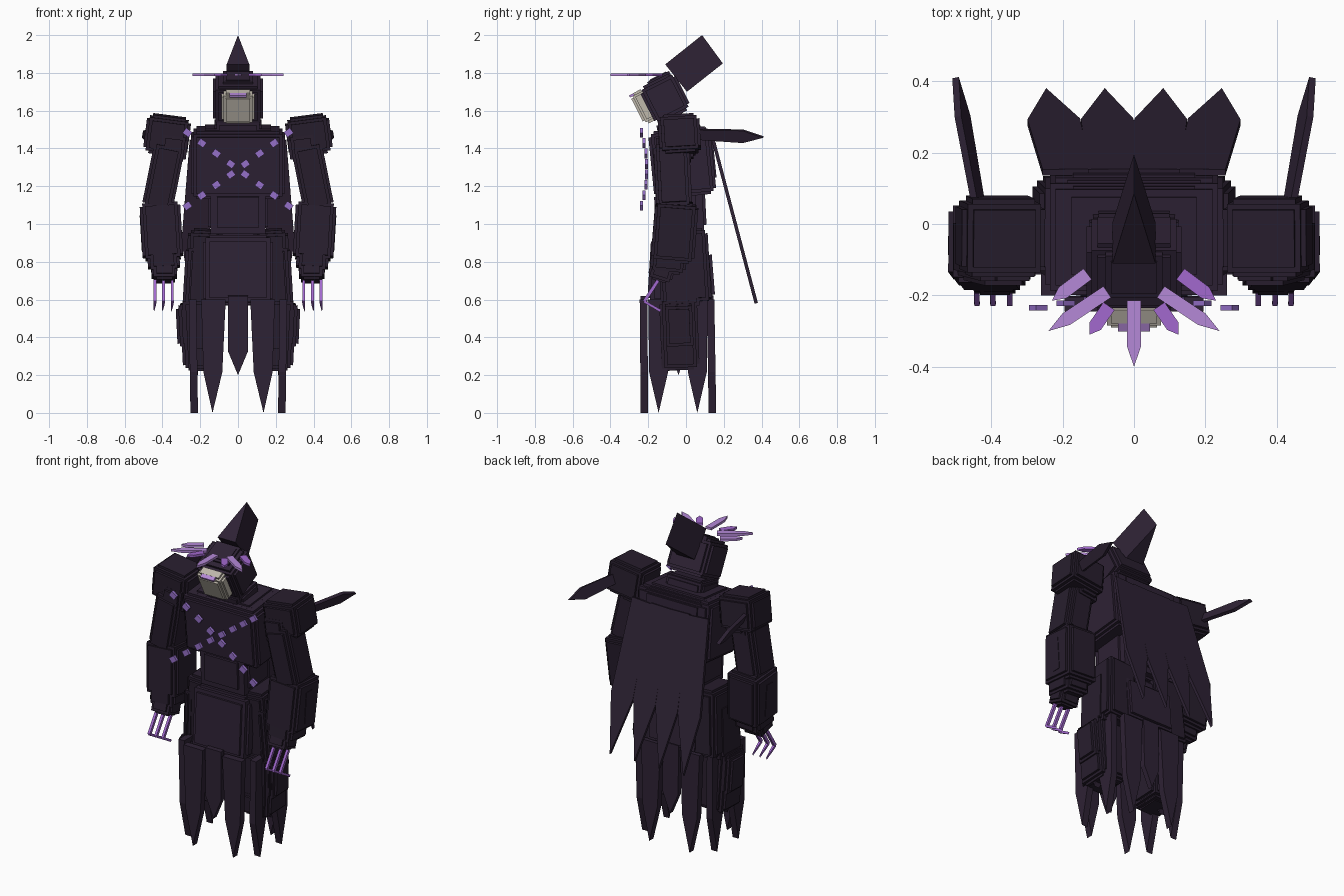
import bpy, bmesh, math
from mathutils import Vector, Matrix, Euler

if "Cube" in bpy.data.objects:
    bpy.data.objects.remove(bpy.data.objects["Cube"])


def material(name, rgb):
    m = bpy.data.materials.new(name)
    m.diffuse_color = (*rgb, 1)
    m.use_nodes = True
    m.node_tree.nodes["Principled BSDF"].inputs["Base Color"].default_value = m.diffuse_color
    return m


ROBE = material("robe_dark_purple", (0.027, 0.016, 0.035))
LIMB = material("limb_darker_purple", (0.021, 0.013, 0.027))
BONE = material("bone_mask", (0.52, 0.48, 0.41))
LILAC = material("light_lilac", (0.46, 0.25, 0.68))
VIOLET = material("violet", (0.36, 0.14, 0.62))
RUNE = material("rune_purple", (0.30, 0.16, 0.58))


def finish(name, bm, mat, matrix=Matrix()):
    bmesh.ops.recalc_face_normals(bm, faces=bm.faces)
    me = bpy.data.meshes.new(name)
    bm.to_mesh(me)
    bm.free()
    me.materials.append(mat)
    ob = bpy.data.objects.new(name, me)
    ob.matrix_world = matrix
    bpy.context.collection.objects.link(ob)
    return ob


def block(name, loc, size, rot=(0, 0, 0), mat=ROBE, step=0.014, rim=0.022):
    """Box with a raised panel on each face; size includes the panels."""
    bm = bmesh.new()
    bmesh.ops.create_cube(bm, size=1)
    bmesh.ops.scale(bm, vec=[s - 2 * step for s in size], verts=bm.verts)
    if step:
        faces = bm.faces[:]
        bmesh.ops.inset_individual(bm, faces=faces, thickness=rim)
        for f in faces:
            n = f.normal.copy()
            r = bmesh.ops.extrude_discrete_faces(bm, faces=[f])
            bmesh.ops.translate(bm, vec=n * step, verts=r["faces"][0].verts)
    return finish(name, bm, mat, Matrix.Translation(loc) @ Euler(rot).to_matrix().to_4x4())


def spike(name, base, tip, side, w0, w1, thick, frac, mat=ROBE):
    """Flat blade: w0 wide at the base, w1 wide at frac of its length, then a point."""
    base, tip = Vector(base), Vector(tip)
    axis = tip - base
    length = axis.length
    a = axis.normalized()
    side = Vector(side)
    s = (side - a * side.dot(a)).normalized()
    n = s.cross(a) * thick / 2
    outline = [(-w0 / 2, 0), (w0 / 2, 0), (w1 / 2, frac), (0, 1), (-w1 / 2, frac)]
    bm = bmesh.new()
    rings = [[bm.verts.new(base + s * x + a * t * length + n * k) for x, t in outline]
             for k in (-1, 1)]
    bm.faces.new(rings[0])
    bm.faces.new(rings[1])
    for i in range(5):
        j = (i + 1) % 5
        bm.faces.new((rings[0][i], rings[0][j], rings[1][j], rings[1][i]))
    return finish(name, bm, mat)


# Torso, bowed slightly forward
block("chest", (0, -0.02, 1.325), (0.50, 0.33, 0.36), (0.1, 0, 0))
block("collar", (0, -0.03, 1.475), (0.40, 0.27, 0.08), (0.1, 0, 0), step=0.01)
block("neck", (0, -0.06, 1.52), (0.25, 0.19, 0.09), (0.2, 0, 0), step=0.01)
block("abdomen", (0, -0.03, 1.07), (0.32, 0.27, 0.26), (0.05, 0, 0), rim=0.05)
block("upper_back", (0, 0.09, 1.36), (0.40, 0.12, 0.30), (0.1, 0, 0))

# Head tilted down, with hood, mask and wedge-shaped peak
tilt = math.radians(27)
HEAD = Matrix.Translation((0, -0.12, 1.66)) @ Matrix.Rotation(tilt, 4, 'X')


def on_head(name, loc, size, mat, **kw):
    return block(name, HEAD @ Vector(loc), size, (tilt, 0, 0), mat, **kw)


on_head("hood", (0, 0.01, 0), (0.265, 0.21, 0.22), ROBE)
on_head("hood_top", (0, 0.03, 0.105), (0.17, 0.14, 0.04), ROBE, step=0.005)
on_head("mask", (0, -0.105, 0.012), (0.175, 0.09, 0.18), BONE, step=0.012, rim=0.016)
on_head("brow_mark", (0, -0.135, 0.095), (0.09, 0.035, 0.012), LILAC, step=0)
bm = bmesh.new()
w = 0.06
pts = [(-w, -0.11, 1.845), (w, -0.11, 1.845), (w, 0.005, 1.70), (-w, 0.005, 1.70),
       (0, 0.085, 2.0), (0, 0.195, 1.85)]
v = [bm.verts.new(p) for p in pts]
for f in ((0, 1, 2, 3), (0, 1, 4), (1, 2, 5, 4), (2, 3, 5), (3, 0, 4, 5)):
    bm.faces.new([v[i] for i in f])
finish("hood_peak", bm, ROBE)

# Crown of flat rays around the brow
spike("crown_ray_middle", (0, -0.215, 1.79), (0, -0.40, 1.79), (1, 0, 0),
      0.038, 0.038, 0.014, 0.7, LILAC)
for s in (-1, 1):
    for i, (b, t, m) in enumerate([((0.07, -0.23), (0.125, -0.31), VIOLET),
                                   ((0.075, -0.19), (0.24, -0.30), LILAC),
                                   ((0.13, -0.14), (0.23, -0.215), VIOLET if s > 0 else LILAC)]):
        spike(f"crown_ray_{i}", (s * b[0], b[1], 1.79), (s * t[0], t[1], 1.79),
              (1, 0.3, 0), 0.038, 0.038, 0.014, 0.7, m)

# Crossed chain of runes floating before the chest
for s in (-1, 1):
    for i in range(8):
        u = i / 7 * 2 - 1
        block("chest_rune", (s * u * 0.268, -0.208 - 0.027 * u * u, 1.29 - u * 0.194),
              (0.040, 0.016, 0.034), (0, s * 0.62, 0), RUNE, step=0)

# Arms
for s in (-1, 1):
    block("shoulder", (s * 0.375, -0.035, 1.47), (0.235, 0.22, 0.205), (0.06, -s * 0.13, 0), LIMB)
    block("shoulder_lower", (s * 0.345, -0.06, 1.40), (0.15, 0.20, 0.16), (0, -s * 0.13, 0), LIMB)
    block("upper_arm", (s * 0.395, -0.07, 1.25), (0.165, 0.19, 0.36), (0.05, -s * 0.2, 0), LIMB)
    block("forearm", (s * 0.405, -0.06, 0.96), (0.215, 0.23, 0.32), (-0.08, s * 0.06, 0), LIMB)
    block("cuff", (s * 0.395, -0.09, 0.83), (0.17, 0.19, 0.18), (-0.1, s * 0.06, 0), LIMB)
    block("forearm_guard", (s * 0.49, -0.06, 0.95), (0.05, 0.10, 0.24), (0, s * 0.06, 0), LIMB, 0.008)
    block("hand", (s * 0.39, -0.13, 0.745), (0.135, 0.13, 0.10), (-0.3, 0, 0), LIMB, 0.01)
    # Bent claws
    for x in (0.348, 0.395, 0.44):
        block("claw", (s * x, -0.185, 0.645), (0.015, 0.018, 0.135), (-0.58, 0, 0), VIOLET, step=0)
        spike("claw_tip", (s * x, -0.222, 0.59), (s * (x + 0.005), -0.135, 0.54), (1, 0, 0),
              0.016, 0.012, 0.014, 0.4, VIOLET)
    # Blade pointing back from the shoulder
    spike("shoulder_blade", (s * 0.435, 0.05, 1.475), (s * 0.50, 0.41, 1.46), (s * 0.4, 0, 1),
          0.055, 0.07, 0.02, 0.7)

# Cape of four pointed strips
for x0, x1 in ((-0.19, -0.246), (-0.063, -0.082), (0.063, 0.082), (0.19, 0.246)):
    spike("cape_strip", (x0, 0.145, 1.44), (x1, 0.372, 0.58), (1, 0, 0),
          0.132, 0.148, 0.018, 0.62)

# Skirt panels and legs
block("skirt_front", (0, -0.14, 0.755), (0.37, 0.11, 0.37), (-0.06, 0, 0), rim=0.03)
block("skirt_core", (0, -0.03, 0.76), (0.34, 0.22, 0.36))
block("skirt_back", (0, 0.11, 0.73), (0.34, 0.07, 0.27), (0.08, 0, 0))
for s in (-1, 1):
    block("thigh", (s * 0.175, 0.0, 0.77), (0.20, 0.25, 0.40), (0.06, -s * 0.06, 0), LIMB)
    block("hip_panel", (s * 0.25, -0.03, 0.72), (0.07, 0.22, 0.34), (0.04, -s * 0.06, 0), LIMB)
    block("shin", (s * 0.20, -0.035, 0.42), (0.20, 0.20, 0.38), (0.04, s * 0.05, 0), LIMB)
    block("shin_guard", (s * 0.29, -0.035, 0.46), (0.07, 0.17, 0.24), (0.04, s * 0.05, 0), LIMB)
    block("foot", (s * 0.19, -0.05, 0.30), (0.17, 0.19, 0.15), (0.05, 0, 0), LIMB)

# Ragged hem: a ring of downward blades
for y, top in ((-0.22, -0.225), (0.14, 0.13)):
    spike("hem_blade_middle", (0, top, 0.62), (0, y, 0.20), (1, 0, 0), 0.105, 0.105, 0.03, 0.7)
    for s in (-1, 1):
        spike("hem_blade", (s * 0.13, top, 0.60), (s * 0.135, y, 0), (1, 0, 0),
              0.13, 0.10, 0.04, 0.64)
for s in (-1, 1):
    for y, low in ((-0.145, 0), (-0.04, 0.2), (0.06, 0)):
        spike("hem_blade_side", (s * 0.24, y, 0.60), (s * 0.232, y, low), (0, 1, 0),
              0.11, 0.10, 0.04, 0.64)
